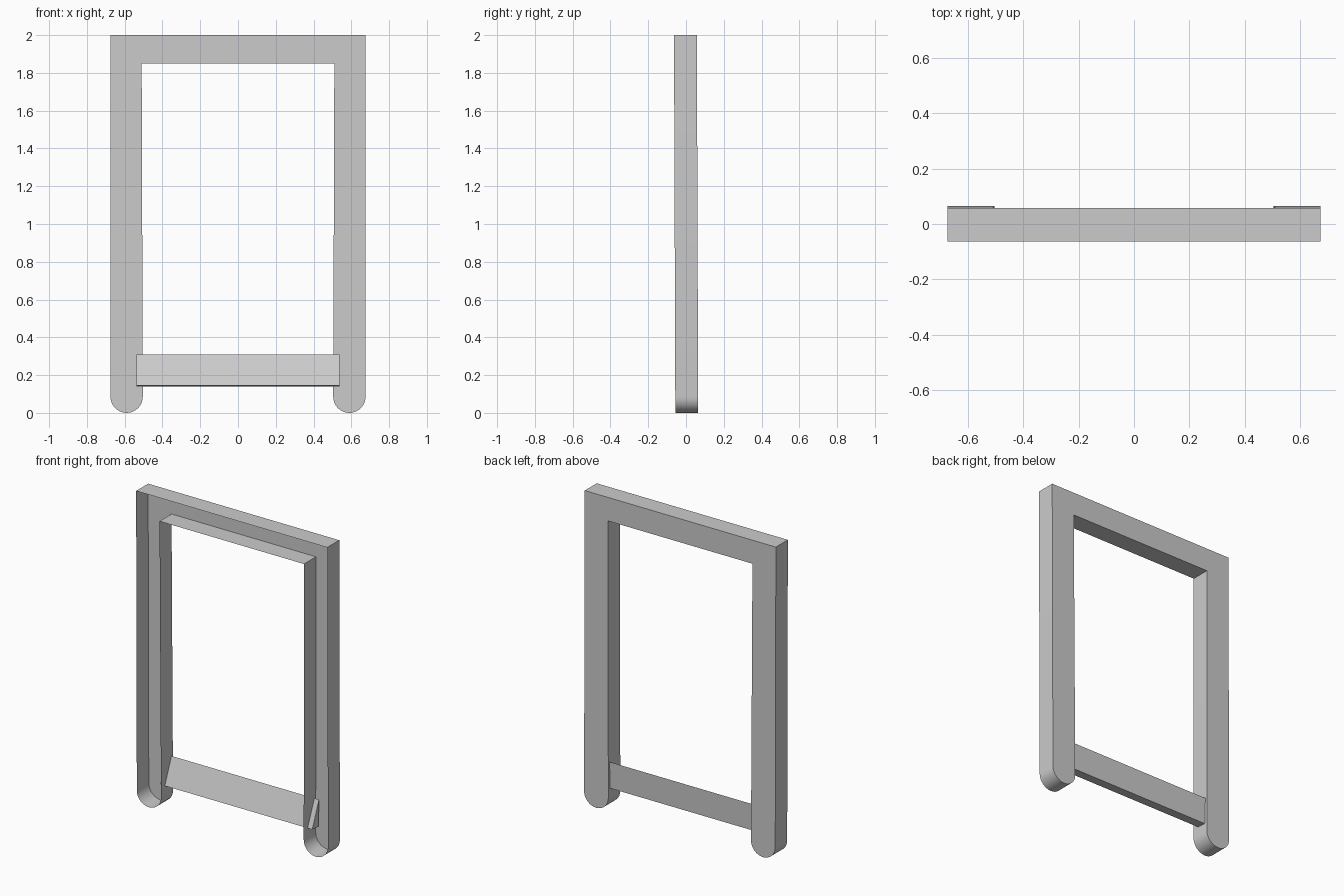
import bpy, bmesh
from math import sin, cos, pi

if "Cube" in bpy.data.objects:
    bpy.data.objects.remove(bpy.data.objects["Cube"])

OUT, INN_TOP, INN_LOW = 0.675, 0.51, 0.504
DEPTH = 0.121


def finish(bm, name):
    mesh = bpy.data.meshes.new(name)
    bm.to_mesh(mesh)
    bm.free()
    obj = bpy.data.objects.new(name, mesh)
    bpy.context.collection.objects.link(obj)
    bpy.ops.object.select_all(action='DESELECT')
    obj.select_set(True)
    bpy.context.view_layer.objects.active = obj
    bpy.ops.object.shade_smooth_by_angle(angle=0.6)
    return obj


def back_y(z):
    # the frame leans very slightly forward towards its top
    return 0.0645 - 0.0035 * z


# Right half of the outline: top corner, rounded foot, inner top corner
r = (OUT - INN_LOW) / 2
cx = (OUT + INN_LOW) / 2
half = [(OUT, 2.0)]
half += [(cx + r * cos(a), r - r * sin(a)) for a in [pi * i / 16 for i in range(17)]]
half += [(INN_TOP, 1.85)]
outline = half + [(-x, z) for x, z in reversed(half)]

# Frame: back plate with edge walls, open at the front
bm = bmesh.new()
back = [bm.verts.new((x, back_y(z), z)) for x, z in outline]
front = [bm.verts.new((x, back_y(z) - DEPTH, z)) for x, z in outline]
bm.faces.new(back)
n = len(outline)
for i in range(n):
    j = (i + 1) % n
    bm.faces.new((back[j], back[i], front[i], front[j]))
bmesh.ops.recalc_face_normals(bm, faces=bm.faces)
bm.faces.ensure_lookup_table()
if bm.faces[0].normal.y < 0:
    bmesh.ops.reverse_faces(bm, faces=bm.faces)
finish(bm, "frame")

# Cross bar: wedge with a sloping front, ends poking into the legs
wedge = [(0.05, 0.31), (-0.018, 0.145), (0.045, 0.14)]
bm = bmesh.new()
left = [bm.verts.new((-0.537, y, z)) for y, z in wedge]
right = [bm.verts.new((0.537, y, z)) for y, z in wedge]
bm.faces.new(left)
bm.faces.new(right)
for i in range(3):
    j = (i + 1) % 3
    bm.faces.new((left[i], left[j], right[j], right[i]))
bmesh.ops.recalc_face_normals(bm, faces=bm.faces)
finish(bm, "cross_bar")
